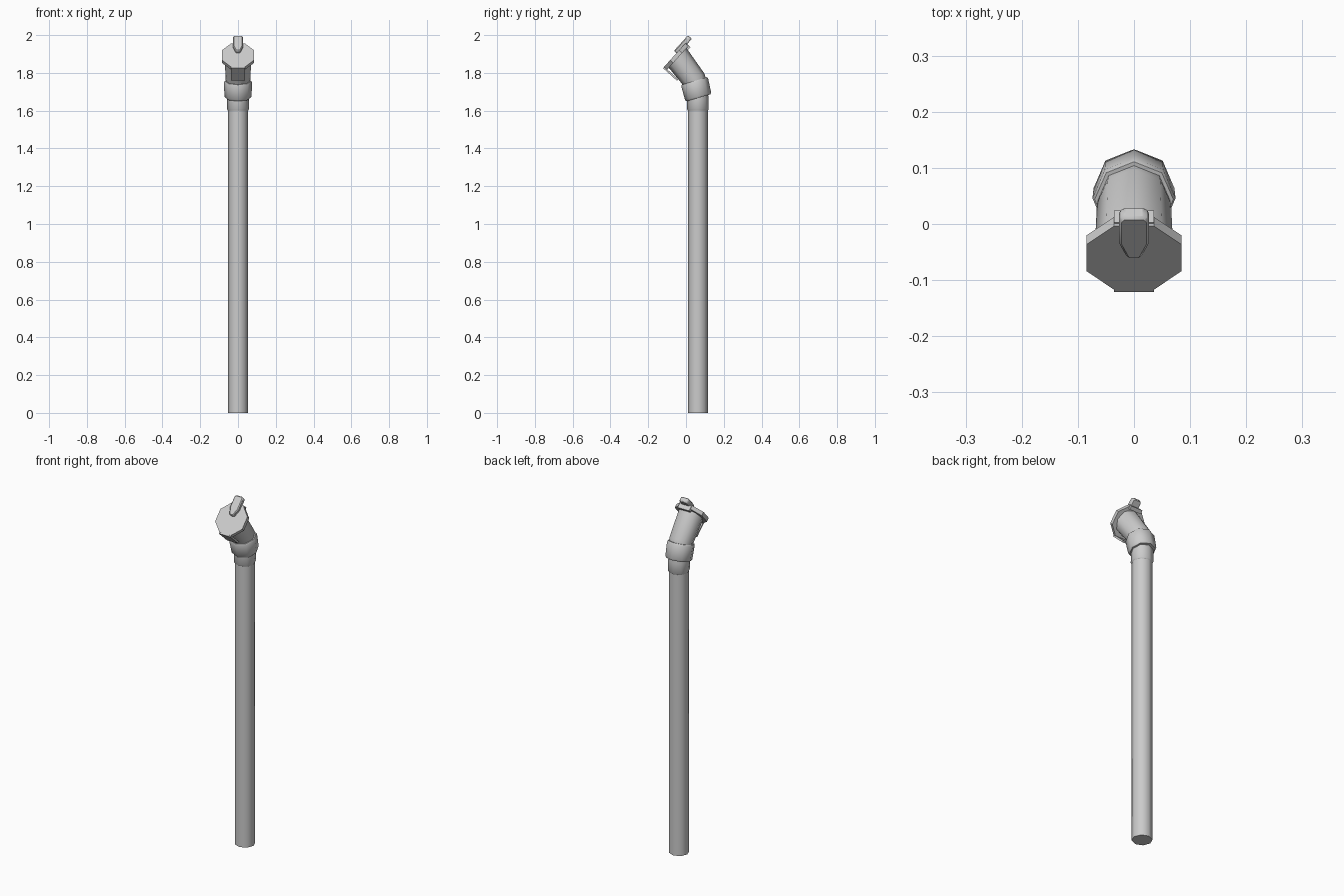
import bpy, bmesh, math
from mathutils import Vector

if "Cube" in bpy.data.objects:
    bpy.data.objects.remove(bpy.data.objects["Cube"])

TILT = math.radians(48)                       # tilt of the lid
U = Vector((0, math.cos(TILT), math.sin(TILT)))   # up along the lid
N = Vector((0, -math.sin(TILT), math.cos(TILT)))  # out of the lid
X = Vector((1, 0, 0))


def finish(name, bm, angle=40):
    bmesh.ops.recalc_face_normals(bm, faces=bm.faces)
    mesh = bpy.data.meshes.new(name)
    bm.to_mesh(mesh)
    bm.free()
    ob = bpy.data.objects.new(name, mesh)
    bpy.context.collection.objects.link(ob)
    bpy.ops.object.select_all(action='DESELECT')
    bpy.context.view_layer.objects.active = ob
    ob.select_set(True)
    bpy.ops.object.shade_smooth_by_angle(angle=math.radians(angle))
    return ob


def bridge(bm, rings):
    n = len(rings[0])
    for a, b in zip(rings, rings[1:]):
        for i in range(n):
            j = (i + 1) % n
            bm.faces.new((a[i], a[j], b[j], b[i]))
    bm.faces.new(rings[0])
    bm.faces.new(rings[-1])


def loft(name, stations, turn=0.0, sides=8, angle=50):
    """Skin through rings given as (y, z, tilt in degrees, radius)."""
    bm = bmesh.new()
    rings = []
    for y, z, tilt, r in stations:
        t = math.radians(tilt)
        u = Vector((0, math.cos(t), math.sin(t)))
        ring = []
        for i in range(sides):
            a = 2 * math.pi * i / sides + math.radians(turn)
            ring.append(bm.verts.new(Vector((0, y, z)) + r * (math.cos(a) * X + math.sin(a) * u)))
        rings.append(ring)
    bridge(bm, rings)
    return finish(name, bm, angle)


def plate(name, outline, centre, low, high):
    """Extrude an (x, along lid) outline between two heights over the lid."""
    bm = bmesh.new()
    c = Vector(centre)
    rings = [[bm.verts.new(c + X * x + U * v + N * h) for x, v in outline] for h in (low, high)]
    bridge(bm, rings)
    return finish(name, bm, 30)


# Straight pole
loft("pole", [(0.063, 0, 0, 0.053), (0.063, 1.61, 0, 0.053)])

# Lower sleeve, starting to bend
loft("lower_sleeve", [(0.063, 1.6, 0, 0.053), (0.063, 1.606, 0, 0.057),
                      (0.063, 1.66, 4, 0.057), (0.058, 1.70, 16, 0.057)])

# Wide tilted collar
loft("bend_collar", [(0.066, 1.668, 16, 0.066), (0.064, 1.676, 16, 0.072),
                     (0.046, 1.750, 16, 0.074), (0.044, 1.757, 17, 0.070)])

# Angled mouth tube up to the lid
base = Vector((0, -0.044, 1.879))
loft("mouth_tube", [(0.046, 1.75, 17, 0.063), (0.036, 1.772, 22, 0.066),
                    (base.y, base.z, 48, 0.070)])

# Octagonal lid
back, front = base, base + N * 0.022
loft("lid", [(back.y, back.z, 48, 0.092), (front.y, front.z, 48, 0.092)], turn=22.5, angle=30)

# Latch tab folded back under the lid
plate("latch_tab", [(-0.036, -0.092), (0.036, -0.092), (0.036, -0.082), (-0.036, -0.082)],
      base, -0.078, 0.021)

# Hinge block behind the lever
plate("hinge_block", [(-0.036, 0.068), (0.036, 0.068), (0.036, 0.088), (-0.036, 0.088)],
      base, -0.012, 0.016)

# Tapered lever lying on top of the lid
half = [(0.012, 0.015), (0.027, 0.055), (0.027, 0.116), (0.020, 0.126)]
outline = half + [(-x, v) for x, v in reversed(half)]
lever = plate("lid_lever", outline, base, 0.012, 0.040)
bev = lever.modifiers.new("soft_edges", 'BEVEL')
bev.width = 0.005
bev.segments = 1
